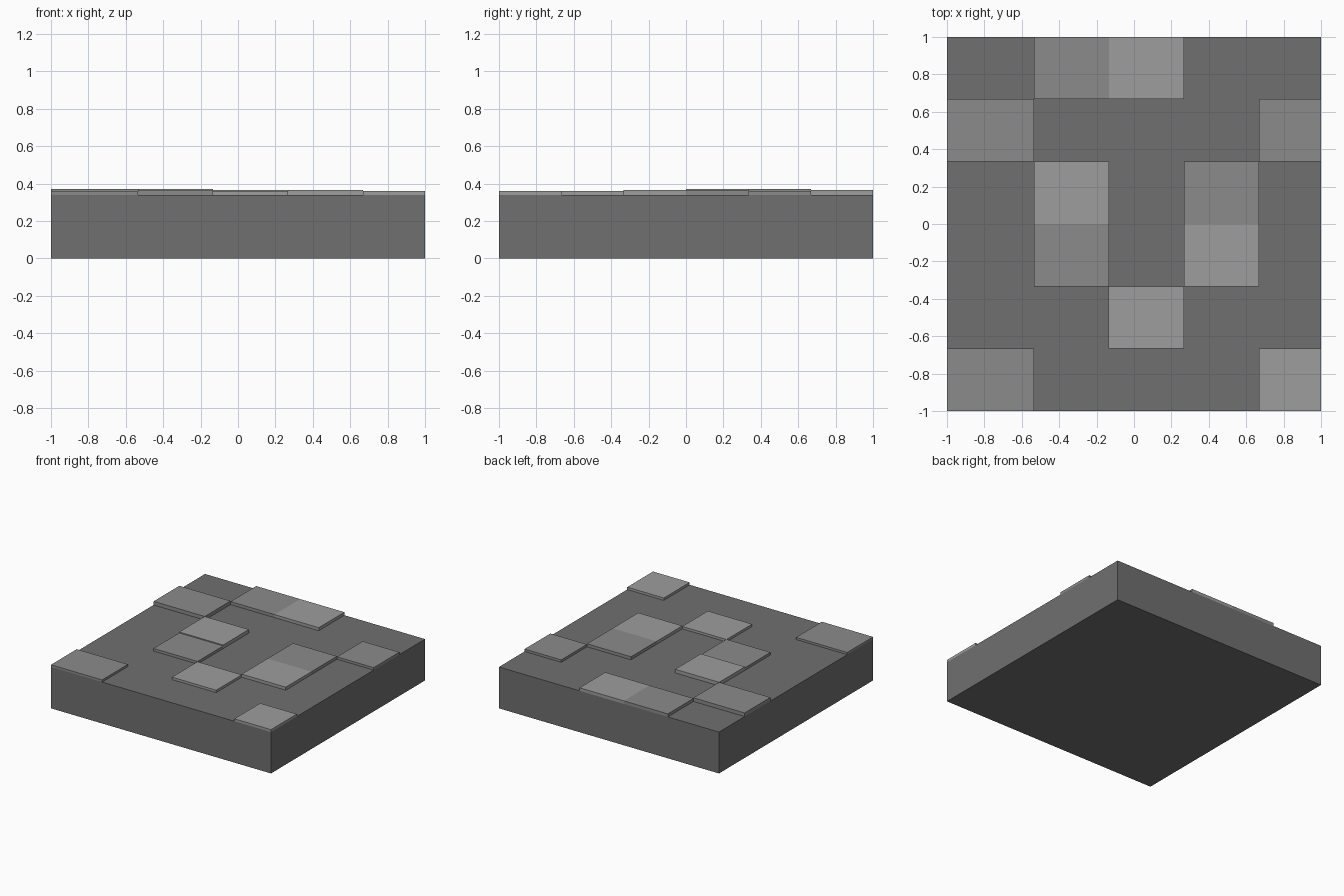
import bpy

if "Cube" in bpy.data.objects:
    bpy.data.objects.remove(bpy.data.objects["Cube"])

XS = [-1, -0.535, -0.135, 0.267, 0.667, 1]        # column edges
YS = [-1, -0.665, -0.333, 0, 0.333, 0.667, 1]     # row edges
TOP = 0.34                                        # top of the mortar slab


def grey(name, v):
    m = bpy.data.materials.new(name)
    m.diffuse_color = (v, v, v, 1)
    m.use_nodes = True
    m.node_tree.nodes["Principled BSDF"].inputs["Base Color"].default_value = m.diffuse_color
    return m


def box(name, x0, x1, y0, y1, z0, z1, mat):
    bpy.ops.mesh.primitive_cube_add(size=1)
    o = bpy.context.object
    o.name = name
    o.location = ((x0 + x1) / 2, (y0 + y1) / 2, (z0 + z1) / 2)
    o.scale = (x1 - x0, y1 - y0, z1 - z0)
    bpy.ops.object.transform_apply(location=True, rotation=False, scale=True)
    o.data.materials.append(mat)
    return o


dark, mid, light = grey("dark_grey", 0.16), grey("mid_grey", 0.26), grey("light_grey", 0.34)

# Base slab
box("base_slab", -1, 1, -1, 1, 0, TOP, dark)

# Raised paving tiles: column, row, top height, shade
TILES = [
    (1, 5, 0.365, mid), (2, 5, 0.365, light),
    (0, 4, 0.37, mid), (4, 4, 0.36, mid),
    (1, 3, 0.37, light), (3, 3, 0.365, mid),
    (1, 2, 0.362, mid), (3, 2, 0.365, light),
    (2, 1, 0.36, light),
    (0, 0, 0.358, mid), (4, 0, 0.36, light),
]
for c, r, h, mat in TILES:
    box(f"paving_tile_{c}_{r}", XS[c], XS[c + 1], YS[r], YS[r + 1], TOP, h, mat)
